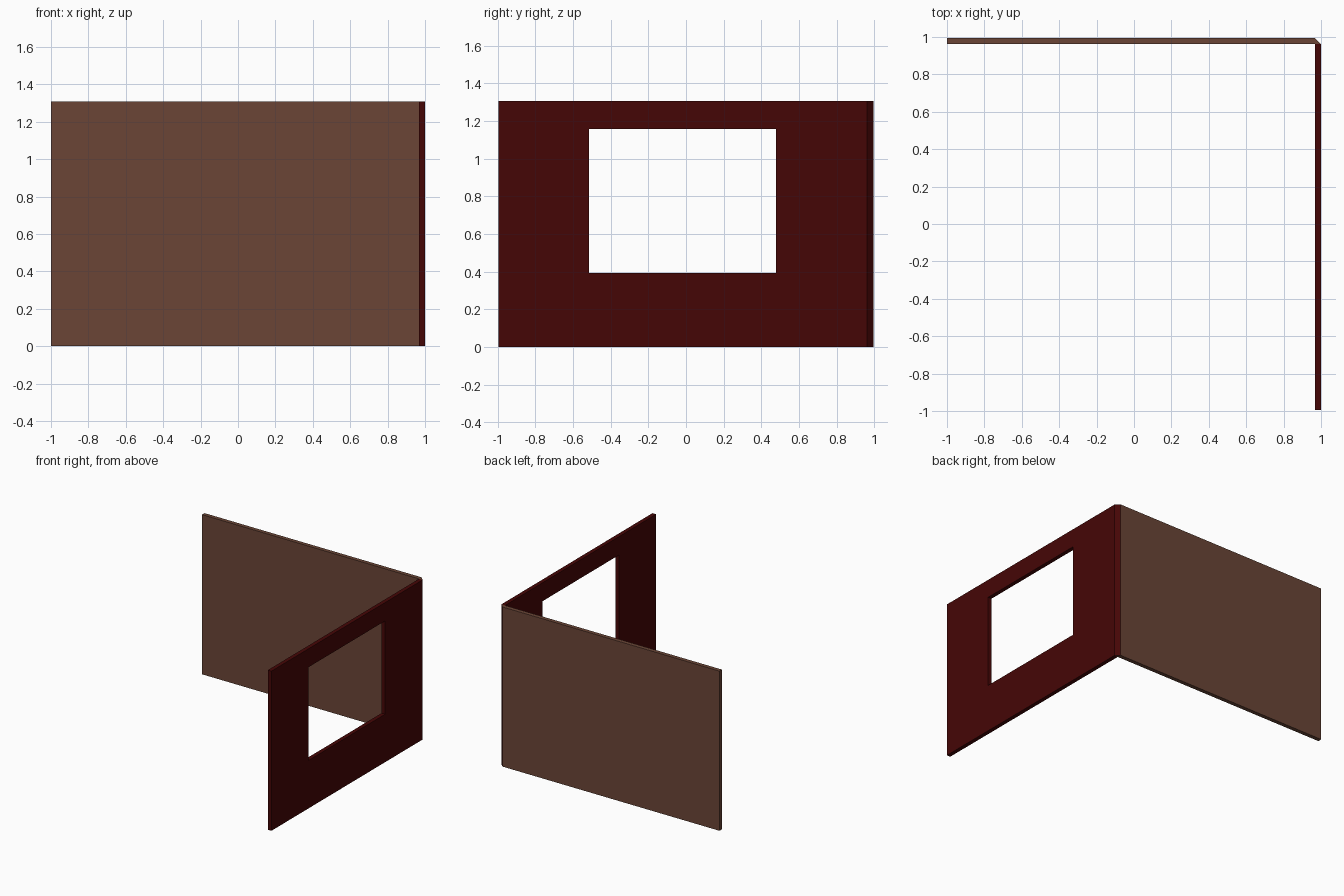
import bpy, bmesh

if "Cube" in bpy.data.objects:
    bpy.data.objects.remove(bpy.data.objects["Cube"])

H = 1.308   # wall height
T = 0.033   # wall thickness
Y = 0.995   # half depth


def material(name, rgb):
    m = bpy.data.materials.new(name)
    m.diffuse_color = (*[(c / 255) ** 2.2 for c in rgb], 1)
    m.use_nodes = True
    m.node_tree.nodes["Principled BSDF"].inputs["Base Color"].default_value = m.diffuse_color
    return m


brown = material("brown_plaster", (106, 71, 57))
red = material("dark_red_paint", (71, 14, 14))


def extruded(name, outline, depth, mats):
    """Extrude a flat outline of 3D points along a vector."""
    bm = bmesh.new()
    face = bm.faces.new([bm.verts.new(p) for p in outline])
    ext = bmesh.ops.extrude_face_region(bm, geom=[face], use_keep_orig=True)
    verts = [g for g in ext["geom"] if isinstance(g, bmesh.types.BMVert)]
    bmesh.ops.translate(bm, verts=verts, vec=depth)
    bmesh.ops.recalc_face_normals(bm, faces=bm.faces)
    me = bpy.data.meshes.new(name)
    for m in mats:
        me.materials.append(m)
    bm.faces.ensure_lookup_table()
    # diagonal corner face takes the second colour
    for f in bm.faces:
        if len(mats) > 1 and f.normal.x > 0.3 and f.normal.y > 0.3:
            f.material_index = 1
    bm.to_mesh(me)
    bm.free()
    ob = bpy.data.objects.new(name, me)
    bpy.context.collection.objects.link(ob)
    return ob


# Back wall with a bevelled outer corner
extruded("back_wall",
         [(-1, Y - T, 0), (1, Y - T, 0), (1 - T, Y, 0), (-1, Y, 0)],
         (0, 0, H), [brown, red])

# Right wall with a window opening
wall = extruded("window_wall",
                [(1 - T, -Y, 0), (1, -Y, 0), (1, Y - T, 0), (1 - T, Y - T, 0)],
                (0, 0, H), [red])
y0, y1, z0, z1 = -0.514, 0.478, 0.393, 1.157
cutter = extruded("window_cutter",
                  [(0.9, y0, z0), (0.9, y1, z0), (0.9, y1, z1), (0.9, y0, z1)],
                  (0.2, 0, 0), [red])
cutter.hide_render = True
cutter.hide_viewport = True
cut = wall.modifiers.new("window_opening", "BOOLEAN")
cut.operation = "DIFFERENCE"
cut.solver = "EXACT"
cut.object = cutter
